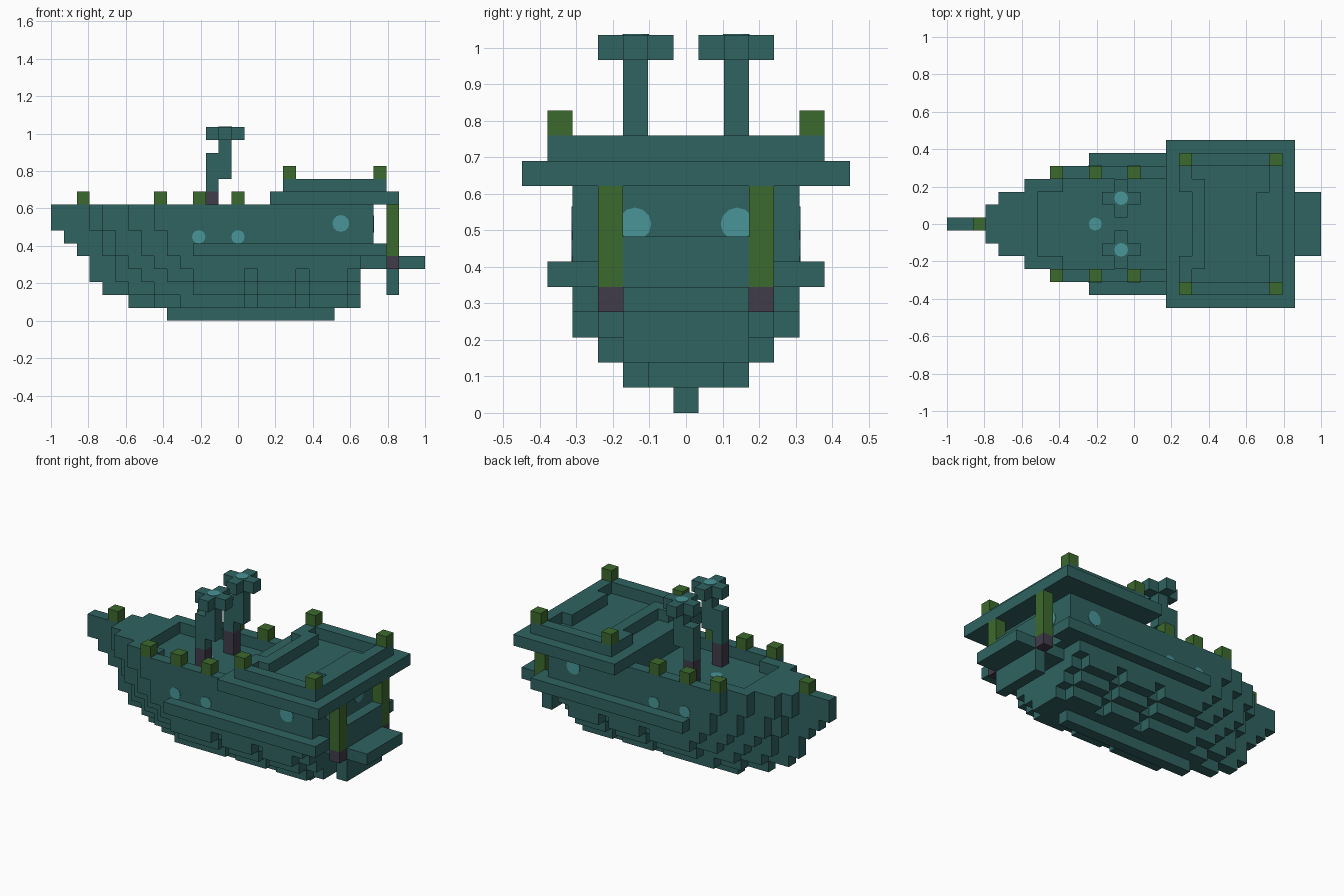
import bpy, bmesh, math
from mathutils import Vector, Matrix

U = 2 / 29  # block size; the ship is 29 blocks long

cube = bpy.data.objects.get("Cube")
if cube:
    bpy.data.objects.remove(cube)


def material(name, rgb):
    m = bpy.data.materials.new(name)
    m.use_nodes = True
    m.diffuse_color = (*rgb, 1)
    m.node_tree.nodes["Principled BSDF"].inputs["Base Color"].default_value = (*rgb, 1)
    return m


TEAL = material("dark teal", (0.029, 0.125, 0.12))
GREEN = material("moss green", (0.046, 0.143, 0.027))
PURPLE = material("dusky purple", (0.052, 0.045, 0.068))
GLOW = material("pale cyan", (0.065, 0.30, 0.315))


def finish(name, bm, mat):
    bmesh.ops.recalc_face_normals(bm, faces=bm.faces)
    mesh = bpy.data.meshes.new(name)
    bm.to_mesh(mesh)
    bm.free()
    mesh.materials.append(mat)
    obj = bpy.data.objects.new(name, mesh)
    bpy.context.collection.objects.link(obj)
    return obj


def cells(x, y, z):
    """Blocks in half-open ranges along x, y, z."""
    return {(i, j, k) for i in range(*x) for j in range(*y) for k in range(*z)}


def both(group):
    return group | {(i, -j, k) for i, j, k in group}


def blocks(name, group, mat):
    """Join blocks into one shell, leaving out the hidden faces."""
    bm = bmesh.new()
    corners = {}
    for c in group:
        for axis in range(3):
            for side in (-1, 1):
                n = list(c)
                n[axis] += side
                if tuple(n) in group:
                    continue
                face = []
                for a, b in ((0, 0), (1, 0), (1, 1), (0, 1)):
                    p = list(c)
                    p[axis] += side > 0
                    p[(axis + 1) % 3] += a
                    p[(axis + 2) % 3] += b
                    p = tuple(p)
                    if p not in corners:
                        corners[p] = bm.verts.new((p[0] * U - 1, (p[1] - 0.5) * U, p[2] * U))
                    face.append(corners[p])
                bm.faces.new(face if side > 0 else face[::-1])
    return finish(name, bm, mat)


def porthole(name, centre, normal, radius):
    """Thin round plate lying on a surface."""
    bm = bmesh.new()
    turn = Vector(normal).to_track_quat("Z", "Y").to_matrix().to_4x4()
    bmesh.ops.create_cone(bm, cap_ends=True, segments=12, radius1=radius, radius2=radius,
                          depth=0.006, matrix=Matrix.Translation(centre) @ turn)
    finish(name, bm, GLOW)


# Hull: per layer, the first block of each row outward from the centre line
bow_starts = [
    [9], [6, 8, 10], [4, 6, 8, 11], [3, 5, 7, 9, 11], [3, 5, 6, 8, 10],
    [2, 4, 5, 7, 9], [1, 4, 5, 7, 9], [0, 3, 4, 6, 8], [0, 3, 4, 6, 8],
]
hull = set()
for k, starts in enumerate(bow_starts):
    end = 22 if k == 0 else 24 if k < 5 else 25
    for j, start in enumerate(starts):
        row = cells((start, end), (j, j + 1), (k, k + 1))
        if 1 <= k <= 3 and j == len(starts) - 1:
            row = {c for c in row if c[0] not in (15, 19, 23)}  # notched strakes
        hull |= both(row)
# Sunken main deck
hull -= cells((7, 9), (-2, 3), (8, 9)) | cells((9, 17), (-3, 4), (8, 9))
blocks("hull", hull, TEAL)

# Side ledges running back to the wheel
blocks("side_ledges", both(cells((11, 26), (5, 6), (5, 6)) | cells((25, 26), (4, 5), (5, 6))), TEAL)

# Raised aft deck and its railing
blocks("aft_deck", cells((17, 27), (-6, 7), (9, 10)), TEAL)
rail = cells((18, 26), (-5, 6), (10, 11)) - cells((19, 25), (-4, 5), (10, 11))
rail -= cells((18, 19), (-2, 3), (10, 11))
rail |= cells((19, 20), (-3, 4), (10, 11)) | cells((24, 25), (-2, 3), (10, 11))
blocks("aft_railing", rail, TEAL)

# Paddle wheel with axle ends and posts
wheel = cells((24, 29), (-2, 3), (4, 5)) | cells((26, 27), (-2, 3), (2, 7))
blocks("paddle_wheel", wheel, TEAL)
for side, j in (("left", 3), ("right", -3)):
    blocks(side + "_axle_end", cells((26, 27), (j, j + 1), (4, 5)), PURPLE)
    blocks(side + "_stern_post", cells((26, 27), (j, j + 1), (5, 9)), GREEN)

# Chimneys with crooked stacks and cross-shaped caps
for side, j in (("left", 2), ("right", -2)):
    row = (j, j + 1)
    blocks(side + "_chimney_base", cells((12, 13), row, (8, 10)), PURPLE)
    stack = cells((12, 13), row, (10, 13)) | cells((13, 14), row, (11, 15))
    stack |= cells((12, 15), row, (14, 15)) | cells((13, 14), (j - 1, j + 2), (14, 15))
    blocks(side + "_chimney", stack, TEAL)
    porthole(side + "_chimney_glow", (13.5 * U - 1, j * U, 15 * U), (0, 0, 1), U * 0.53)

# Lamps on the bulwarks, aft railing and bow
blocks("bow_lamp", cells((2, 3), (0, 1), (9, 10)), GREEN)
for i, j, k in ((8, 4, 9), (11, 4, 9), (14, 4, 9), (18, 5, 11), (25, 5, 11)):
    for side, s in (("left", 1), ("right", -1)):
        blocks(side + "_lamp", cells((i, i + 1), (s * j, s * j + 1), (k, k + 1)), GREEN)

# Round windows and deck light
for s in (1, -1):
    for x, z, r in ((-0.21, 0.448, 0.036), (0.0, 0.448, 0.036), (0.55, 0.52, 0.045)):
        porthole("side_window", (x, s * 4.5 * U, z), (0, s, 0), r)
    porthole("stern_window", (25 * U - 1, s * 0.14, 0.517), (1, 0, 0), 0.045)
porthole("deck_light", (11.5 * U - 1, 0, 8 * U), (0, 0, 1), U / 2)
